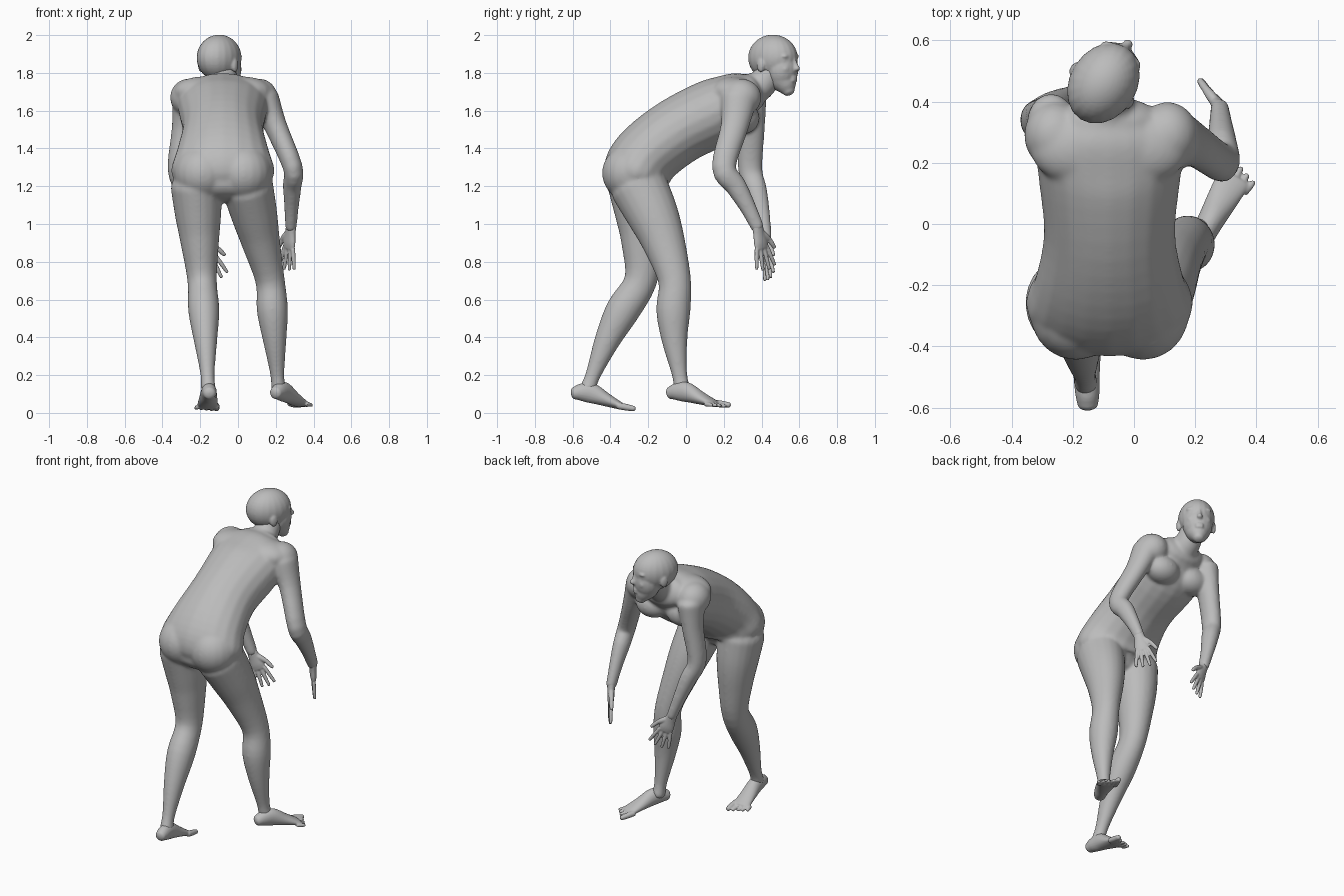
import bpy, bmesh, math
from mathutils import Vector, Matrix

if "Cube" in bpy.data.objects:
    bpy.data.objects.remove(bpy.data.objects["Cube"])

RIGHT, UP, FORWARD = Vector((1, 0, 0)), Vector((0, 0, 1)), Vector((0, 1, 0))
SIDES = 20
STEPS = 4
bm = bmesh.new()

# Single flat colour
grey = bpy.data.materials.new("plain grey")
grey.use_nodes = True
colour = (.5, .5, .5, 1)
grey.diffuse_color = colour
grey.node_tree.nodes["Principled BSDF"].inputs["Base Color"].default_value = colour

def catmull(before, start, end, after, t):
    """Smooth curve running from start to end."""
    bend = 3 * (start - end) + after - before
    ease = 2 * before - 5 * start + 4 * end - after
    return start + (end - before + (ease + bend * t) * t) * t / 2

def tube(rows, side=RIGHT):
    """Closed rounded skin through rows of centre, half width and half depth."""
    keys = [Vector((*centre, width, depth)) for centre, width, depth in rows]
    keys = [2 * keys[0] - keys[1]] + keys + [2 * keys[-1] - keys[-2]]
    path = [catmull(*keys[i:i + 4], step / STEPS)
            for i in range(len(rows) - 1) for step in range(STEPS)]
    path.append(keys[-2])
    centres = [Vector(point[:3]) for point in path]
    last = len(path) - 1
    rings = []

    def add_ring(index, bulge):
        """Ring at a path point; bulge is the angle around the rounded end."""
        tangent = centres[min(index + 1, last)] - centres[max(index - 1, 0)]
        tangent.normalize()
        across = (side - tangent * side.dot(tangent)).normalized()
        normal = tangent.cross(across)
        width, depth = path[index][3:]
        middle = centres[index] + tangent * math.sin(bulge) * min(width, depth) * .6
        ring = []
        for corner in range(SIDES):
            angle = math.tau * corner / SIDES
            spread = across * width * math.cos(angle) + normal * depth * math.sin(angle)
            ring.append(bm.verts.new(middle + spread * math.cos(bulge)))
        rings.append(ring)

    caps = [math.pi / 9 * k for k in (1, 2, 3, 4)]
    for bulge in reversed(caps):
        add_ring(0, -bulge)
    for index in range(last + 1):
        add_ring(index, 0)
    for bulge in caps:
        add_ring(last, bulge)
    for lower, upper in zip(rings, rings[1:]):
        for k in range(SIDES):
            j = (k + 1) % SIDES
            bm.faces.new((lower[k], lower[j], upper[j], upper[k]))
    bm.faces.new(reversed(rings[0]))
    bm.faces.new(rings[-1])

def ball(centre, size, turn=Matrix()):
    matrix = Matrix.Translation(centre) @ turn @ Matrix.Diagonal((*size, 1))
    bmesh.ops.create_uvsphere(bm, u_segments=SIDES, v_segments=SIDES, radius=1, matrix=matrix)

def fuse(name, voxel, softness):
    """Turn all shapes made so far into one softened skin."""
    bmesh.ops.recalc_face_normals(bm, faces=bm.faces)
    mesh = bpy.data.meshes.new(name)
    bm.to_mesh(mesh)
    bm.clear()
    mesh.materials.append(grey)
    part = bpy.data.objects.new(name, mesh)
    bpy.context.collection.objects.link(part)
    remesh = part.modifiers.new("fuse", "REMESH")
    remesh.mode = "VOXEL"
    remesh.voxel_size = voxel
    remesh.use_smooth_shade = True
    soften = part.modifiers.new("soften", "SMOOTH")
    soften.factor = .5
    soften.iterations = softness

def digit(start, end, radius):
    """Tapered finger or toe."""
    tube([(start, radius, radius), (start.lerp(end, .5), radius, radius),
          (end, radius * .8, radius * .8)], RIGHT + FORWARD * .4)

def limb(start, end, profile, bow, stretch):
    """Rows from one joint to the next, bowed forward in the middle."""
    return [(start.lerp(end, t) + FORWARD * bow * math.sin(math.pi * t), radius, radius * stretch)
            for t, radius in profile]

def leg(hip, knee, ankle):
    thigh = limb(hip, knee, ((0, .137), (.3, .123), (.6, .102), (1, .078)), .02, 1.12)
    shin = limb(knee, ankle, ((.3, .083), (.6, .063), (.95, .038), (1.1, .04)), -.02, 1.1)
    tube(thigh + shin)

def arm(shoulder, elbow, wrist):
    upper = limb(shoulder, elbow, ((0, .08), (.4, .061), (1, .053)), .01, 1.22)
    fore = limb(elbow, wrist, ((.3, .05), (.65, .039), (1, .031)), .01, 1.15)
    tube(upper + fore)

def foot(heel, toe, inner):
    """Sole slopes down from heel to toe; inner is the big toe side."""
    heel, toe = Vector(heel), Vector(toe)
    across = (toe - heel).normalized().cross(UP) * inner
    tube([(heel.lerp(toe, t) + UP * height, width, height) for t, height, width in (
        (.06, .034, .034), (.17, .047, .04), (.33, .053, .043),
        (.55, .036, .05), (.8, .018, .058))], across)
    for k in range(5):
        radius = .012 if k else .018
        shift = across * (.046 - .025 * k) + UP * radius
        digit(heel.lerp(toe, .74) + shift, heel.lerp(toe, .98 - .03 * k) + shift * 1.15, radius)

def hand(wrist, finger_way, thumb_way):
    along = Vector(finger_way).normalized()
    across = Vector(thumb_way)
    across = (across - along * across.dot(along)).normalized()
    tube([(wrist + along * t, width, depth) for t, width, depth in (
        (-.03, .029, .027), (.03, .035, .022), (.08, .044, .02), (.11, .043, .015))], across)
    # Fingers, longest in the middle
    for k in range(4):
        shift = across * (1.5 - k)
        root = wrist + along * .11 + shift * .024
        reach = .12 - .01 * abs(k - 1.3)
        digit(root, root + (along + shift * .17).normalized() * reach, .0115)
    # Thumb
    root = wrist + along * .03 + across * .02
    joint = root + along * .045 + across * .04
    digit(root, joint, .017)
    digit(joint, joint + along * .05 + across * .025, .013)

# Torso, leaning forward
spine = Vector((-.08, 0, 0))
tube([(spine + FORWARD * y + UP * z, width, depth) for y, z, width, depth in (
    (-.28, 1.2, .24, .14), (-.26, 1.28, .275, .18), (-.19, 1.38, .245, .18),
    (-.03, 1.5, .215, .18), (.17, 1.6, .235, .18), (.28, 1.67, .24, .14),
    (.35, 1.7, .16, .1))])
for sign in (-1, 1):
    out = spine + RIGHT * sign * .11
    ball(out + Vector((0, -.29, 1.27)), (.15, .155, .15))   # buttock
    ball(out + Vector((0, .3, 1.56)), (.11, .09, .085))     # breast
    ball(out + Vector((0, .25, 1.7)), (.15, .12, .08))      # shoulder blade

# Neck
tube([(spine + FORWARD * y + UP * z, radius, radius) for y, z, radius in
      ((.31, 1.69, .1), (.4, 1.74, .08), (.46, 1.82, .07))])

# Legs in mid stride
leg(Vector((.05, -.25, 1.2)), Vector((.17, -.06, .7)), Vector((.21, -.03, .18)))
leg(Vector((-.22, -.26, 1.2)), Vector((-.19, -.24, .7)), Vector((-.16, -.5, .18)))

# Hanging arms with rounded shoulders
right_wrist, left_wrist = Vector((.28, .38, .98)), Vector((-.19, .42, .92))
arm(Vector((.14, .28, 1.66)), Vector((.29, .2, 1.3)), right_wrist)
arm(Vector((-.27, .33, 1.65)), Vector((-.32, .34, 1.29)), left_wrist)
for x in (-.26, .11):
    ball((x, .29, 1.67), (.1, .11, .1))
fuse("body", .0075, 25)

hand(right_wrist, (-.1, .2, -1), (-.6, .75, 0))
hand(left_wrist, (.4, .1, -1), (.85, .35, .2))
fuse("hands", .005, 4)

foot((.19, -.1, .075), (.36, .21, .02), -1)
foot((-.15, -.61, .075), (-.165, -.27, 0), 1)
fuse("feet", .005, 6)

# Head, turned to one side
turn = Matrix.Rotation(math.radians(-32), 4, "Z")
skull = Vector((-.1, .46, 1.88))

def on_head(x, y, z):
    return skull + turn @ Vector((x, y, z))

def head_tube(rows):
    tube([(on_head(0, y, z), radius, radius) for y, z, radius in rows], turn @ RIGHT)

ball(skull, (.11, .14, .122), turn)
ball(on_head(0, .055, -.06), (.09, .088, .11), turn)                               # face
head_tube(((.1, -.18, .032), (.085, -.15, .056), (.06, -.1, .08), (.04, .02, .09)))  # jaw
head_tube(((.13, 0, .01), (.14, -.035, .012), (.152, -.06, .017)))                 # nose
for z in (-.104, -.12):
    ball(on_head(0, .134, z), (.026, .012, .009), turn)                # lip
for sign in (-1, 1):
    ball(on_head(sign * .036, .109, .008), (.04, .02, .014), turn)     # brow
    ball(on_head(sign * .04, .104, -.06), (.032, .026, .03), turn)     # cheek
    ball(on_head(sign * .106, -.01, -.04), (.013, .024, .037), turn)   # ear
fuse("head", .006, 6)
bm.free()
